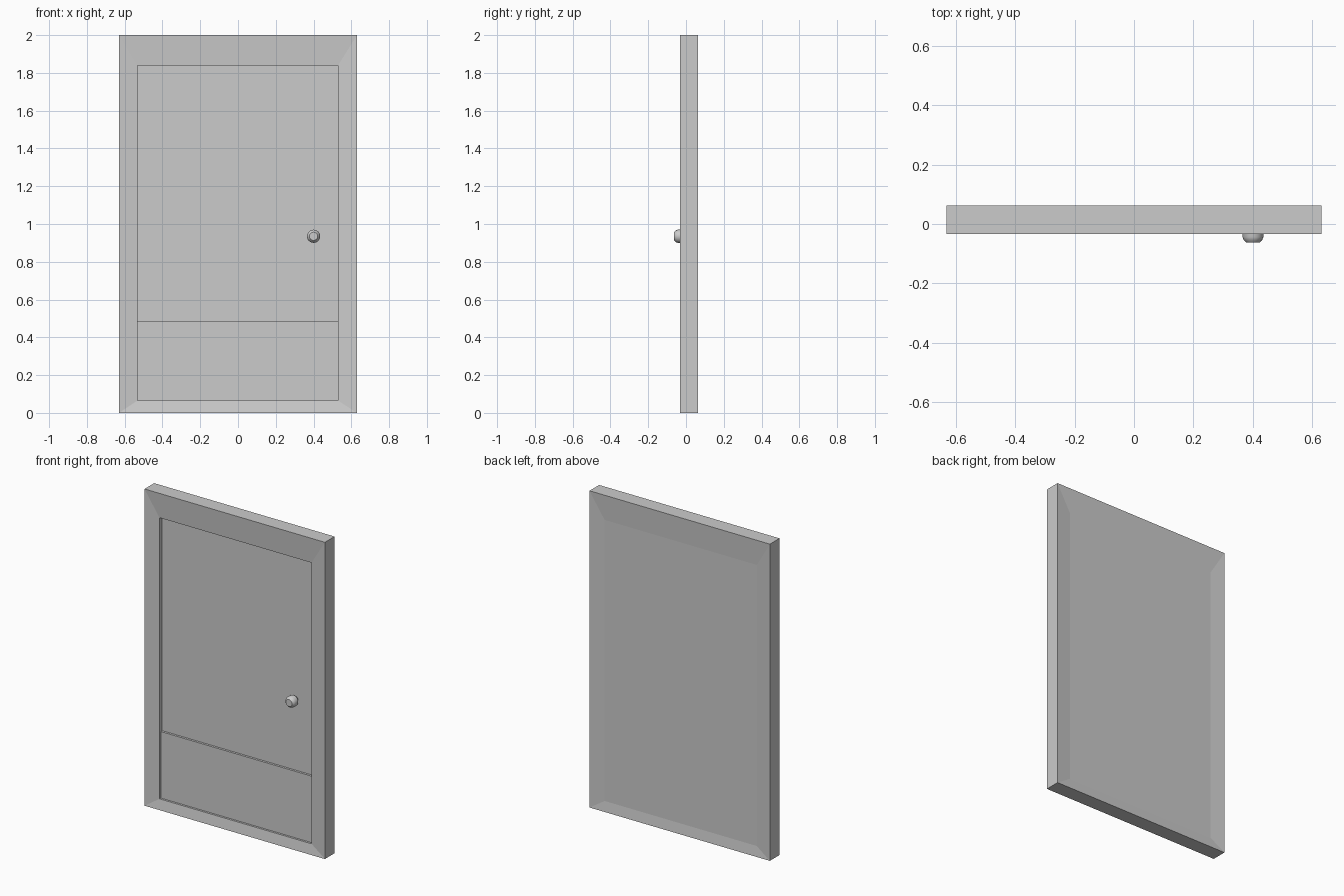
import bpy, bmesh, math

if "Cube" in bpy.data.objects:
    bpy.data.objects.remove(bpy.data.objects["Cube"])

def loft(name, rings, smooth=False):
    """Skin a sequence of equal-length point rings and cap both ends."""
    bm = bmesh.new()
    loops = [[bm.verts.new(p) for p in ring] for ring in rings]
    for a, b in zip(loops, loops[1:]):
        n = len(a)
        for i in range(n):
            j = (i + 1) % n
            bm.faces.new((a[i], a[j], b[j], b[i]))
    bm.faces.new(loops[0])
    bm.faces.new(loops[-1])
    bmesh.ops.recalc_face_normals(bm, faces=bm.faces)
    mesh = bpy.data.meshes.new(name)
    bm.to_mesh(mesh)
    bm.free()
    obj = bpy.data.objects.new(name, mesh)
    bpy.context.collection.objects.link(obj)
    if smooth:
        bpy.ops.object.select_all(action='DESELECT')
        obj.select_set(True)
        bpy.context.view_layer.objects.active = obj
        bpy.ops.object.shade_smooth_by_angle(angle=math.radians(35))
    return obj

def rect(x0, x1, z0, z1, y):
    return [(x0, y, z0), (x1, y, z0), (x1, y, z1), (x0, y, z1)]

def circle(x, z, r, y, n=16):
    return [(x + r * math.cos(2 * math.pi * i / n), y,
             z + r * math.sin(2 * math.pi * i / n)) for i in range(n)]

outer = (-0.63, 0.63, 0.0, 2.0)
inner = (-0.533, 0.53, 0.065, 1.84)

# Door slab: faces dip gently inward from the rim, with a recessed front panel
loft("door_frame", [
    rect(*inner, 0.055),
    rect(*outer, 0.063),
    rect(*outer, -0.033),
    rect(*inner, -0.022),
    rect(*inner, 0.005),
])

# Kick plate standing proud of the recessed panel
kick = (-0.533, 0.53, 0.065, 0.485)
loft("kick_plate", [rect(*kick, 0.008), rect(*kick, -0.009)])

# Round knob on a short neck
profile = [(0.016, 0.008), (0.016, -0.004), (0.026, -0.008), (0.035, -0.020),
           (0.035, -0.044), (0.031, -0.054), (0.022, -0.063)]
loft("door_knob", [circle(0.40, 0.935, r, y) for r, y in profile], smooth=True)
